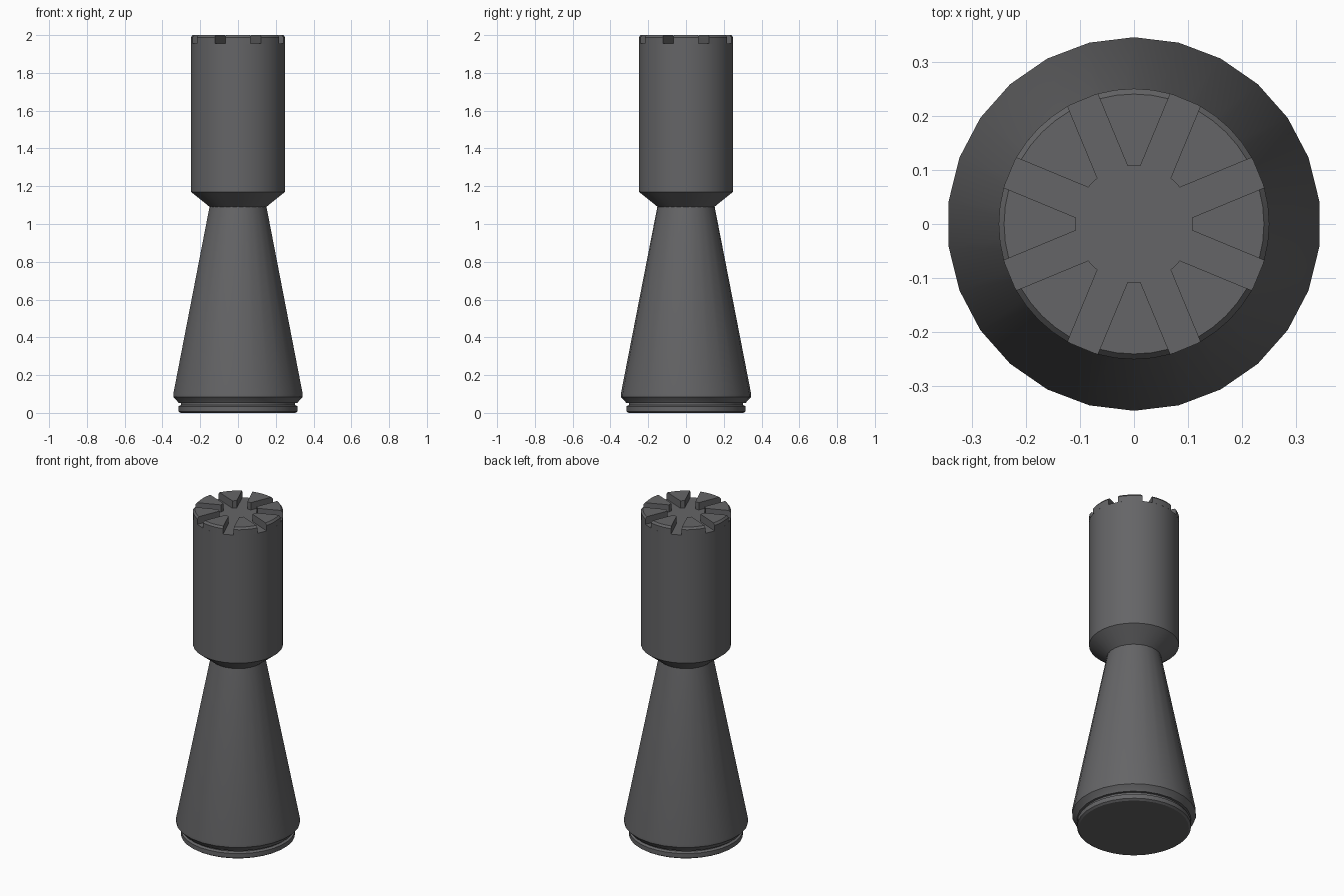
import bpy, bmesh, math

if "Cube" in bpy.data.objects:
    bpy.data.objects.remove(bpy.data.objects["Cube"])

grey = bpy.data.materials.new("dark_grey")
grey.diffuse_color = (0.13, 0.13, 0.135, 1)
grey.use_nodes = True
grey.node_tree.nodes["Principled BSDF"].inputs["Base Color"].default_value = grey.diffuse_color


def finish(bm, name, angle=30):
    bmesh.ops.recalc_face_normals(bm, faces=bm.faces)
    me = bpy.data.meshes.new(name)
    bm.to_mesh(me)
    bm.free()
    me.materials.append(grey)
    ob = bpy.data.objects.new(name, me)
    bpy.context.collection.objects.link(ob)
    bpy.ops.object.select_all(action='DESELECT')
    bpy.context.view_layer.objects.active = ob
    ob.select_set(True)
    bpy.ops.object.shade_smooth_by_angle(angle=math.radians(angle))
    return ob


def lathe(name, profile, sides):
    """Turned solid with flat caps from (radius, height) points."""
    bm = bmesh.new()
    rings = []
    for r, z in profile:
        rings.append([bm.verts.new((r * math.cos(a), r * math.sin(a), z))
                      for a in ((i + 0.5) * math.tau / sides for i in range(sides))])
    for a, b in zip(rings, rings[1:]):
        for i in range(sides):
            j = (i + 1) % sides
            bm.faces.new((a[i], a[j], b[j], b[i]))
    bm.faces.new(rings[0])
    bm.faces.new(rings[-1])
    return finish(bm, name)


# Foot disc with groove, and tapering stem
lathe("foot_disc", [(0.305, 0), (0.317, 0.008), (0.317, 0.035), (0.303, 0.042),
                    (0.303, 0.055)], 32)
lathe("tapered_stem", [(0.318, 0.053), (0.324, 0.063), (0.345, 0.085),
                       (0.345, 0.10), (0.15, 1.10)], 26)

# Tower head, up to the floor of the battlements
FLOOR, TOP, R_OUT, R_IN, SLOT = 1.955, 2.0, 0.25, 0.108, 0.06
lathe("tower_head", [(0.15, 1.09), (R_OUT, 1.17), (R_OUT, FLOOR)], 32)

# Eight battlements separated by parallel-sided radial slots
bm = bmesh.new()


def arc(r, mid, z, n):
    half = math.pi / 8 - math.asin(SLOT / 2 / r)
    return [bm.verts.new((r * math.cos(a), r * math.sin(a), z))
            for a in (mid - half + 2 * half * i / n for i in range(n + 1))]


N = 4
for k in range(8):
    mid = k * math.pi / 4
    loops = []
    for r, z in ((R_OUT, FLOOR - 0.001), (R_OUT, TOP - 0.012), (R_OUT - 0.01, TOP)):
        zi = min(z, TOP)
        loops.append(arc(r, mid, z, N) + arc(R_IN, mid, zi, N)[::-1])
    for a, b in zip(loops, loops[1:]):
        for i in range(len(a)):
            j = (i + 1) % len(a)
            bm.faces.new((a[i], a[j], b[j], b[i]))
    bm.faces.new(loops[0])
    bm.faces.new(loops[-1])
finish(bm, "battlements")
